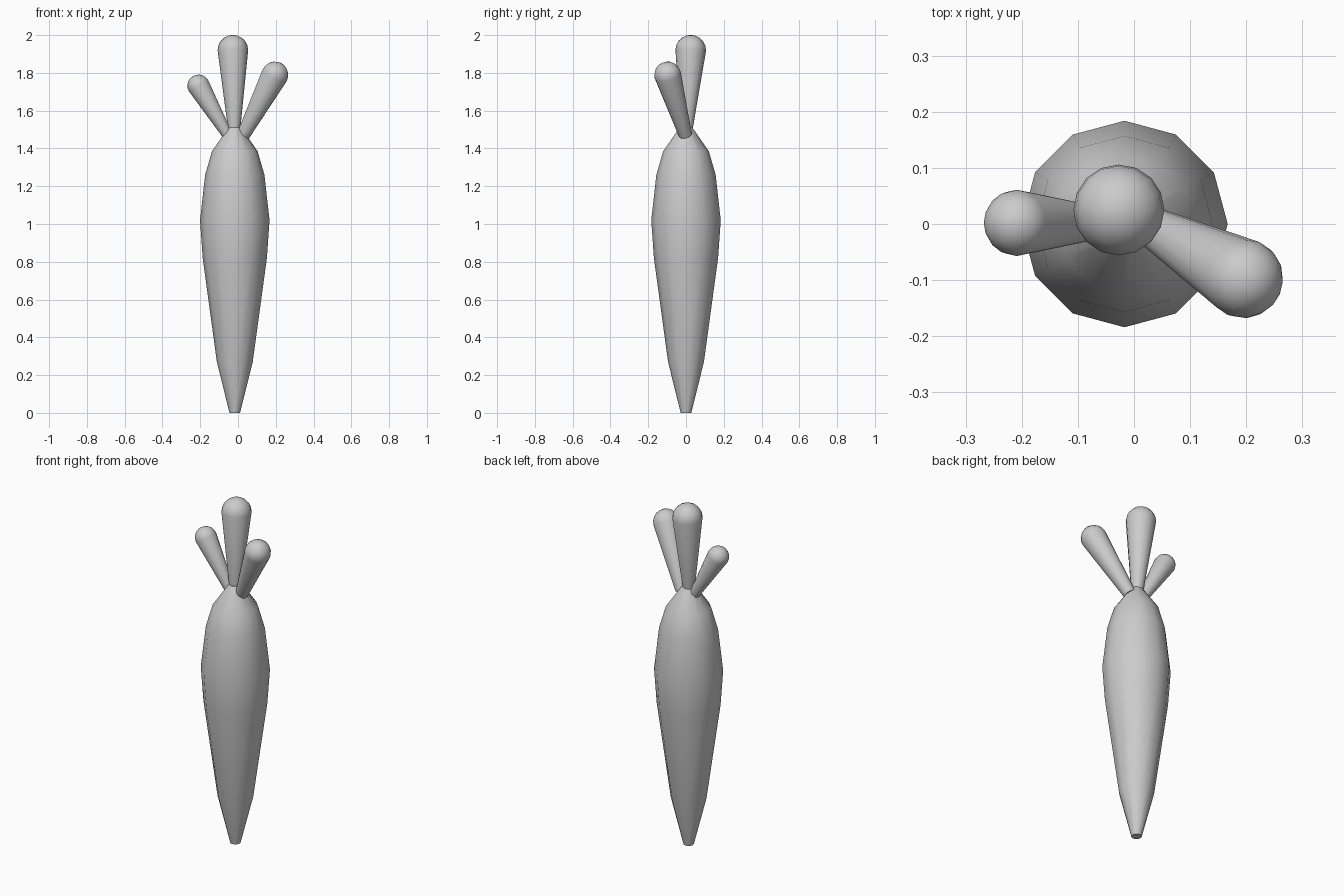
import bpy, bmesh, math
from mathutils import Vector

if "Cube" in bpy.data.objects:
    bpy.data.objects.remove(bpy.data.objects["Cube"])


def lathe(name, profile, sides, origin, axis):
    """Spin (radius, height) rings around an axis; zero radius ends in a point."""
    bm = bmesh.new()
    q = Vector((0, 0, 1)).rotation_difference(Vector(axis))
    rings = []
    for r, h in profile:
        n = sides if r > 0 else 1
        rings.append([bm.verts.new(Vector(origin) + q @ Vector((
            r * math.cos(math.tau * i / sides),
            r * math.sin(math.tau * i / sides), h))) for i in range(n)])
    for a, b in zip(rings, rings[1:]):
        for i in range(sides):
            j = (i + 1) % sides
            if len(b) == 1:
                bm.faces.new((a[i], a[j], b[0]))
            else:
                bm.faces.new((a[i], a[j], b[j], b[i]))
    for ring in (rings[0], rings[-1]):
        if len(ring) > 1:
            bm.faces.new(ring)
    bmesh.ops.recalc_face_normals(bm, faces=bm.faces)
    mesh = bpy.data.meshes.new(name)
    bm.to_mesh(mesh)
    bm.free()
    ob = bpy.data.objects.new(name, mesh)
    bpy.context.collection.objects.link(ob)
    bpy.ops.object.select_all(action='DESELECT')
    ob.select_set(True)
    bpy.context.view_layer.objects.active = ob
    bpy.ops.object.shade_smooth_by_angle(angle=math.radians(40))


def leaf(name, base, tip, r_base, r_tip):
    """Stalk that widens to a rounded end; tip is the centre of the round end."""
    d = Vector(tip) - Vector(base)
    length = d.length
    steps = 5
    profile = [(r_base, 0)]
    profile += [(r_tip * math.cos(math.pi / 2 * k / steps),
                 length + r_tip * math.sin(math.pi / 2 * k / steps))
                for k in range(steps)]
    profile.append((0, length + r_tip))
    lathe(name, profile, 16, base, d)


# Root: twelve-sided tapering body
lathe("root", [(0.028, 0), (0.095, 0.27), (0.170, 0.82), (0.184, 1.02),
               (0.157, 1.26), (0.121, 1.385), (0.034, 1.51)],
      12, (-0.017, 0, 0), (0, 0, 1))

# Three leaf stalks
leaf("middle_leaf", (-0.02, 0.002, 1.49), (-0.027, 0.025, 1.92), 0.031, 0.081)
leaf("right_leaf", (0.028, -0.003, 1.47), (0.195, -0.097, 1.789), 0.035, 0.071)
leaf("left_leaf", (-0.058, 0.002, 1.475), (-0.209, 0.002, 1.732), 0.028, 0.059)
